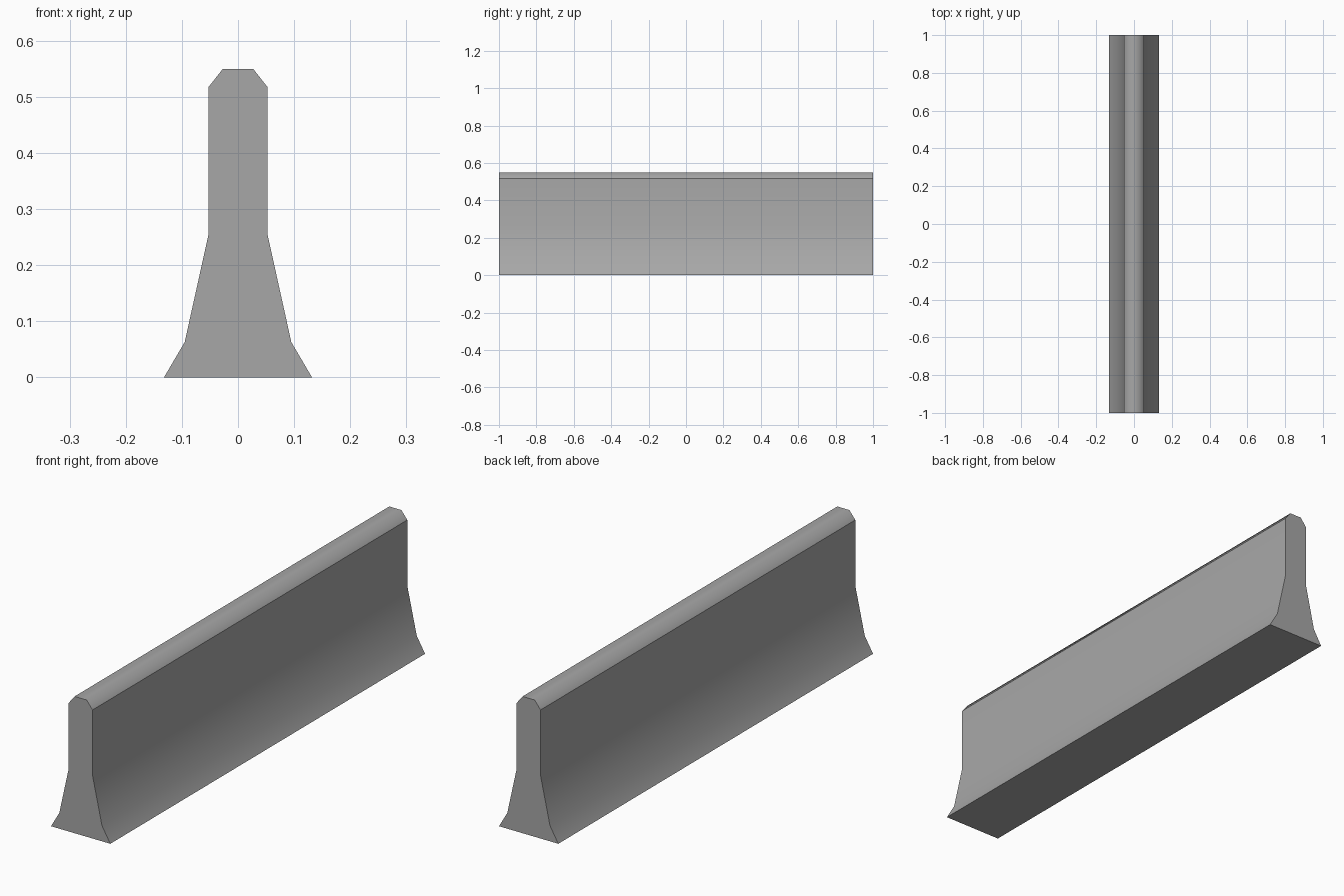
import bpy
import bmesh

cube = bpy.data.objects.get("Cube")
if cube:
    bpy.data.objects.remove(cube, do_unlink=True)

# Concrete colour
concrete = bpy.data.materials.new("concrete grey")
concrete.use_nodes = True
grey = (0.39, 0.39, 0.39, 1)
concrete.diffuse_color = grey
concrete.node_tree.nodes["Principled BSDF"].inputs["Base Color"].default_value = grey

# Half profile of the wall, foot to crown, mirrored across x
SHOULDER = 0.517
half = [(0.132, 0), (0.095, 0.063), (0.053, 0.253), (0.053, SHOULDER), (0.027, 0.55)]
profile = half + [(-x, z) for x, z in reversed(half)]

# Extrude the profile along the barrier's length
bm = bmesh.new()
end = bm.faces.new([bm.verts.new((x, -1, z)) for x, z in profile])
extruded = bmesh.ops.extrude_face_region(bm, geom=[end], use_keep_orig=True)
far_verts = [v for v in extruded["geom"] if isinstance(v, bmesh.types.BMVert)]
bmesh.ops.translate(bm, verts=far_verts, vec=(0, 2, 0))
bmesh.ops.recalc_face_normals(bm, faces=bm.faces)

# Smooth flanks and crown; crisp ends, foot and shoulders
for face in bm.faces:
    face.smooth = True
for edge in bm.edges:
    a, b = (v.co for v in edge.verts)
    across = abs(a.y - b.y) < 0.01
    lengthwise_crease = a.z < 0.01 or abs(a.z - SHOULDER) < 0.01
    edge.smooth = not (across or lengthwise_crease)

mesh = bpy.data.meshes.new("barrier_wall")
bm.to_mesh(mesh)
bm.free()
mesh.materials.append(concrete)
bpy.context.collection.objects.link(bpy.data.objects.new("barrier_wall", mesh))
